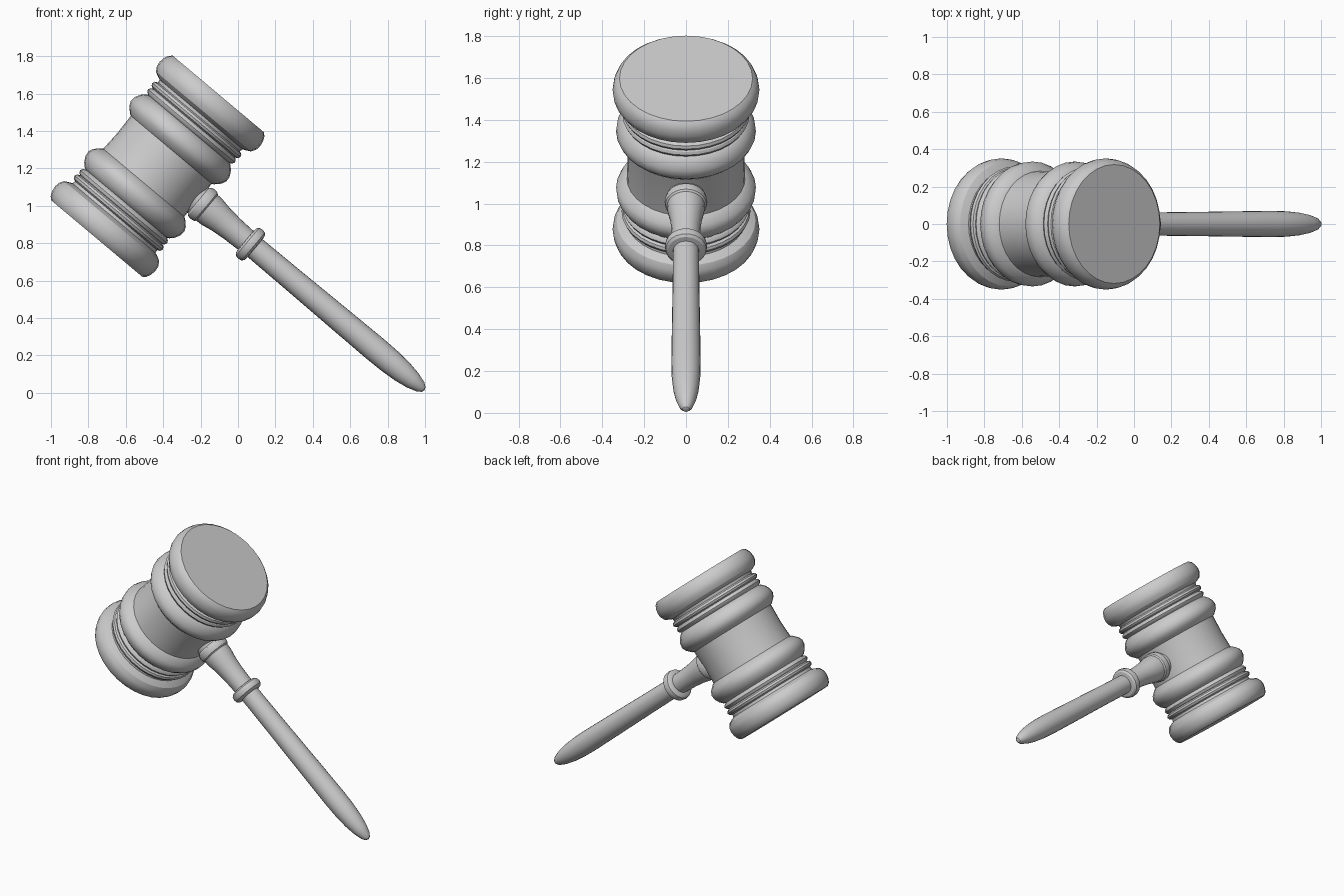
import bpy, bmesh, math

if "Cube" in bpy.data.objects:
    bpy.data.objects.remove(bpy.data.objects["Cube"])

CENTRE = (-0.43, 0, 1.211)   # middle of the head
TILT = math.radians(40)


def lathe(name, profile, sides, angle, sharp):
    """Revolve (radius, height) points round local Z, then tilt about Y."""
    bm = bmesh.new()
    rings = []
    for r, h in profile:
        if r == 0:
            rings.append([bm.verts.new((0, 0, h))] * sides)
        else:
            rings.append([bm.verts.new((r * math.cos(2 * math.pi * i / sides),
                                        r * math.sin(2 * math.pi * i / sides), h))
                          for i in range(sides)])
    for a, b in zip(rings, rings[1:]):
        for i in range(sides):
            j = (i + 1) % sides
            bm.faces.new(list(dict.fromkeys((a[i], a[j], b[j], b[i]))))
    # flat end caps where the profile does not close to a point
    for ring in (rings[0], rings[-1]):
        if ring[0] is not ring[1]:
            bm.faces.new(ring)
    bmesh.ops.recalc_face_normals(bm, faces=bm.faces)
    mesh = bpy.data.meshes.new(name)
    bm.to_mesh(mesh)
    bm.free()
    ob = bpy.data.objects.new(name, mesh)
    bpy.context.collection.objects.link(ob)
    ob.location = CENTRE
    ob.rotation_euler = (0, angle, 0)
    bpy.ops.object.select_all(action='DESELECT')
    ob.select_set(True)
    bpy.context.view_layer.objects.active = ob
    bpy.ops.object.shade_smooth_by_angle(angle=math.radians(sharp))
    return ob


# head: half profile from the waist outward, mirrored to both ends
half = [
    (0.283, 0.115),                                             # waist
    (0.293, 0.12), (0.323, 0.15), (0.334, 0.175),               # broad ring
    (0.331, 0.205), (0.315, 0.235), (0.295, 0.255),
    (0.284, 0.260), (0.297, 0.268), (0.304, 0.282), (0.297, 0.296),  # thin ridges
    (0.287, 0.302), (0.302, 0.310), (0.308, 0.323), (0.302, 0.337),
    (0.286, 0.345), (0.290, 0.362),
    (0.305, 0.368), (0.332, 0.382), (0.347, 0.408), (0.351, 0.435),  # striking cap
    (0.346, 0.465), (0.335, 0.490), (0.318, 0.505),
]
head = [(r, -h) for r, h in reversed(half)] + [(0.279, 0)] + half
lathe("gavel_head", head, 32, TILT, 32)

# handle: collar, flared neck, ring, then a long grip with a rounded tip
handle = [
    (0.088, 0.22), (0.088, 0.285), (0.098, 0.295), (0.102, 0.315), (0.098, 0.337),
    (0.090, 0.345), (0.088, 0.38), (0.077, 0.44), (0.069, 0.52), (0.065, 0.615),
    (0.085, 0.618), (0.097, 0.628), (0.101, 0.648), (0.097, 0.668), (0.085, 0.678),
    (0.062, 0.681), (0.064, 0.95), (0.068, 1.30), (0.070, 1.52), (0.068, 1.62),
    (0.061, 1.71), (0.049, 1.78), (0.032, 1.835), (0.016, 1.857), (0, 1.863),
]
lathe("handle", handle, 24, TILT + math.pi / 2, 32)
